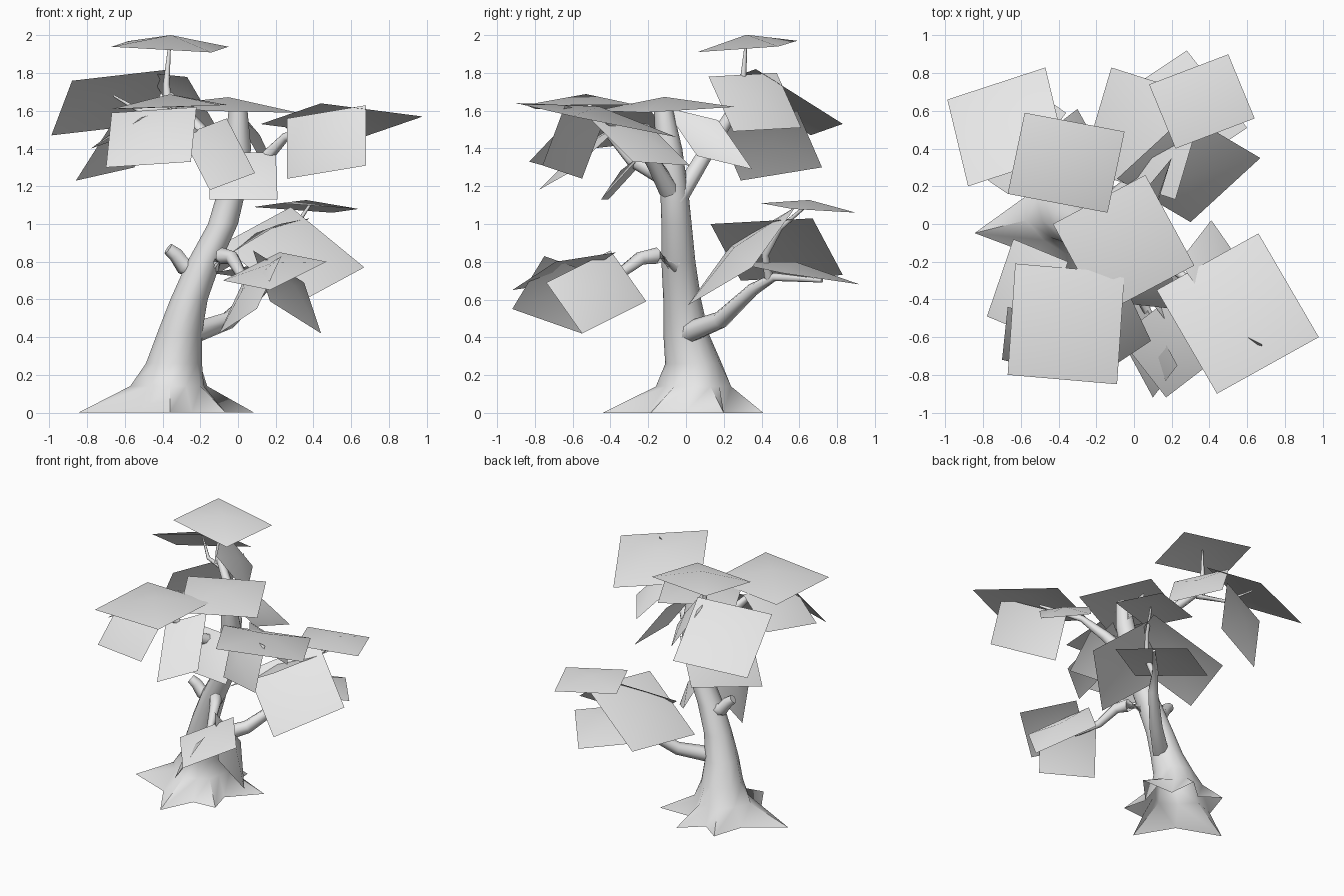
import bpy, bmesh, math
from mathutils import Vector

default_cube = bpy.data.objects.get("Cube")
if default_cube:
    bpy.data.objects.remove(default_cube, do_unlink=True)

# One plain grey for bark and foliage
grey = bpy.data.materials.new("plain_grey")
grey.use_nodes = True
tone = (0.8, 0.8, 0.8, 1)
grey.diffuse_color = tone
grey.node_tree.nodes["Principled BSDF"].inputs["Base Color"].default_value = tone


def point(coordinates):
    """Positions are written in hundredths of a unit."""
    return Vector(coordinates) / 100


def finish(bm, name, recalculate=False, angle=60):
    """Turn a bmesh into a named, smooth shaded object."""
    if recalculate:
        bmesh.ops.recalc_face_normals(bm, faces=bm.faces)
    mesh = bpy.data.meshes.new(name)
    bm.to_mesh(mesh)
    bm.free()
    mesh.materials.append(grey)
    obj = bpy.data.objects.new(name, mesh)
    bpy.context.collection.objects.link(obj)
    bpy.ops.object.select_all(action="DESELECT")
    obj.select_set(True)
    bpy.context.view_layer.objects.active = obj
    bpy.ops.object.shade_smooth_by_angle(angle=math.radians(angle))
    return obj


def loft(name, rings):
    """Skin a list of closed rings, open at the start and capped at the end."""
    bm = bmesh.new()
    rows = [[bm.verts.new(position) for position in ring] for ring in rings]
    count = len(rows[0])
    for lower, upper in zip(rows, rows[1:]):
        for i in range(count):
            j = (i + 1) % count
            bm.faces.new((lower[i], lower[j], upper[j], upper[i]))
    bm.faces.new(rows[-1])
    return finish(bm, name, recalculate=True)


def branch(name, path, start_radius, end_radius, sides=7):
    """Tapered tube that follows a short path."""
    path = [point(p) for p in path]
    rings = []
    for k, centre in enumerate(path):
        before, after = path[max(k - 1, 0)], path[min(k + 1, len(path) - 1)]
        direction = (after - before).normalized()
        side = direction.cross(Vector((0.3, -0.5, 0.1))).normalized()
        other = direction.cross(side)
        blend = k / (len(path) - 1)
        radius = start_radius + (end_radius - start_radius) * blend
        ring = []
        for i in range(sides):
            turn = math.tau * i / sides
            ring.append(centre + radius * (side * math.cos(turn) + other * math.sin(turn)))
        rings.append(ring)
    return loft(name, rings)


def leaf_card(name, first, second, third):
    """Square sheet from three corners, raised slightly at its middle."""
    a, b, c = point(first), point(second), point(third)
    d = a + c - b
    normal = (b - a).cross(c - b).normalized()
    if normal.z < 0:
        normal = -normal
        b, d = d, b
    middle = (a + c) / 2 + normal * 0.115 * (b - a).length
    bm = bmesh.new()
    corners = [bm.verts.new(p) for p in (a, b, c, d)]
    apex = bm.verts.new(middle)
    for i in range(4):
        bm.faces.new((corners[i], corners[(i + 1) % 4], apex))
    return finish(bm, name)


def foliage(name, cards):
    for number, corners in enumerate(cards, start=1):
        leaf_card(f"{name}_leaf_card_{number}", *corners)


# Trunk: root tips at the ground blend into round rings higher up
root_tips = [(22, 48), (68, 42), (112, 38), (188, 49), (270, 46), (325, 36)]
valley = 25
spokes = []
for i, (angle, reach) in enumerate(root_tips):
    following = root_tips[(i + 1) % len(root_tips)][0]
    gap = (following - angle) % 360
    spokes.append((math.radians(angle), reach))
    spokes.append((math.radians(angle + gap / 2), valley))

# Each ring: centre x, y, z, radius, and how strongly the roots show
trunk_rings = [
    (-36, 2, 0, valley, 1), (-36, 5, 14, 18, 0.14), (-34, 4, 26, 15, 0),
    (-31, 0, 42, 12, 0), (-26, -2, 60, 10, 0), (-18, -4, 80, 9, 0),
    (-8, -5, 100, 8, 0), (-4, -6, 115, 7.5, 0), (0, -9, 140, 7, 0),
    (0, -12, 161, 5, 0),
]
rings = []
for x, y, z, radius, flare in trunk_rings:
    ring = []
    for angle, reach in spokes:
        r = radius + (reach - valley) * flare
        ring.append(point((x + r * math.cos(angle), y + r * math.sin(angle), z)))
    rings.append(ring)
loft("trunk_with_roots", rings)

# Branches
branch("low_back_branch",
       [(-25, 0, 42), (-5, 18, 49), (12, 35, 65), (20, 47, 72), (42, 72, 70)], 0.06, 0.01)
branch("low_back_twig", [(18, 44, 71), (24, 42, 84), (30, 50, 98), (38, 64, 110)], 0.025, 0.008)
branch("low_front_branch",
       [(-14, -6, 79), (-8, -16, 83), (-3, -24, 82), (2, -36, 73), (10, -52, 69), (17, -63, 71)],
       0.055, 0.01)
branch("broken_stub", [(-18, -2, 74), (-29, -3, 78), (-33, -4, 84), (-37, -5, 87)], 0.055, 0.033)
branch("right_branch", [(0, -9, 118), (12, -17, 132), (25, -27, 146), (50, -44, 155)], 0.055, 0.008)
branch("front_branch", [(-2, -9, 124), (-12, -28, 134), (-25, -42, 150), (-36, -52, 164)], 0.055, 0.01)
branch("back_branch",
       [(-2, -5, 112), (-8, 9, 135), (-20, 19, 150), (-37, 30, 168)], 0.05, 0.028)
branch("top_twig", [(-37, 29, 164), (-38, 30, 174), (-36, 32, 198)], 0.03, 0.006)
branch("back_twig", [(-34, 28, 162), (-52, 38, 160), (-66, 51, 168)], 0.02, 0.006)

# Foliage sheets grouped by the branch that carries them
foliage("top", [((-67, 16, 194), (-14, 6, 191), (-5, 49, 194))])

foliage("back", [
    ((-99, 66, 147), (-88, 20, 176), (-36, 37, 182)),
    ((-27, 12, 178), (-47, 48, 180), (-30, 61, 151)),
    ((-86, 29, 123), (-55, 72, 130), (-36, 59, 160)),
])

foliage("low_back", [
    ((8, 74, 109), (22, 40, 111), (64, 56, 108)),
    ((30, 1, 57), (67, 35, 77), (28, 58, 109)),
    ((22, 13, 100), (38, 67, 103), (-12, 83, 73)),
    ((28, 92, 68), (60, 51, 74), (18, 23, 80)),
])

foliage("low_front", [
    ((-8, -60, 70), (17, -92, 65), (47, -69, 80)),
    ((-10, -55, 42), (10, -92, 55), (23, -75, 83)),
    ((44, -55, 42), (17, -21, 59), (8, -40, 86)),
])

foliage("right", [
    ((12, -35, 153), (44, -90, 164), (98, -60, 157)),
    ((26, -55, 124), (68, -76, 131), (68, -64, 163)),
    ((41, 2, 131), (62, -28, 133), (45, -50, 155)),
])

foliage("front", [
    ((-63, -21, 161), (-67, -80, 161), (-9, -85, 163)),
    ((-70, -72, 130), (-25, -83, 133), (-22, -55, 162)),
    ((-15, -78, 118), (9, -62, 127), (-6, -30, 156)),
    ((-78, -49, 140), (-64, -8, 145), (-35, -20, 162)),
])

foliage("crown", [
    ((-43, 0, 163), (-17, -48, 160), (32, -22, 159)),
    ((-15, -41, 113), (21, -45, 113), (20, -22, 138)),
    ((-4, -12, 162), (5, 17, 155), (20, 35, 129)),
])
